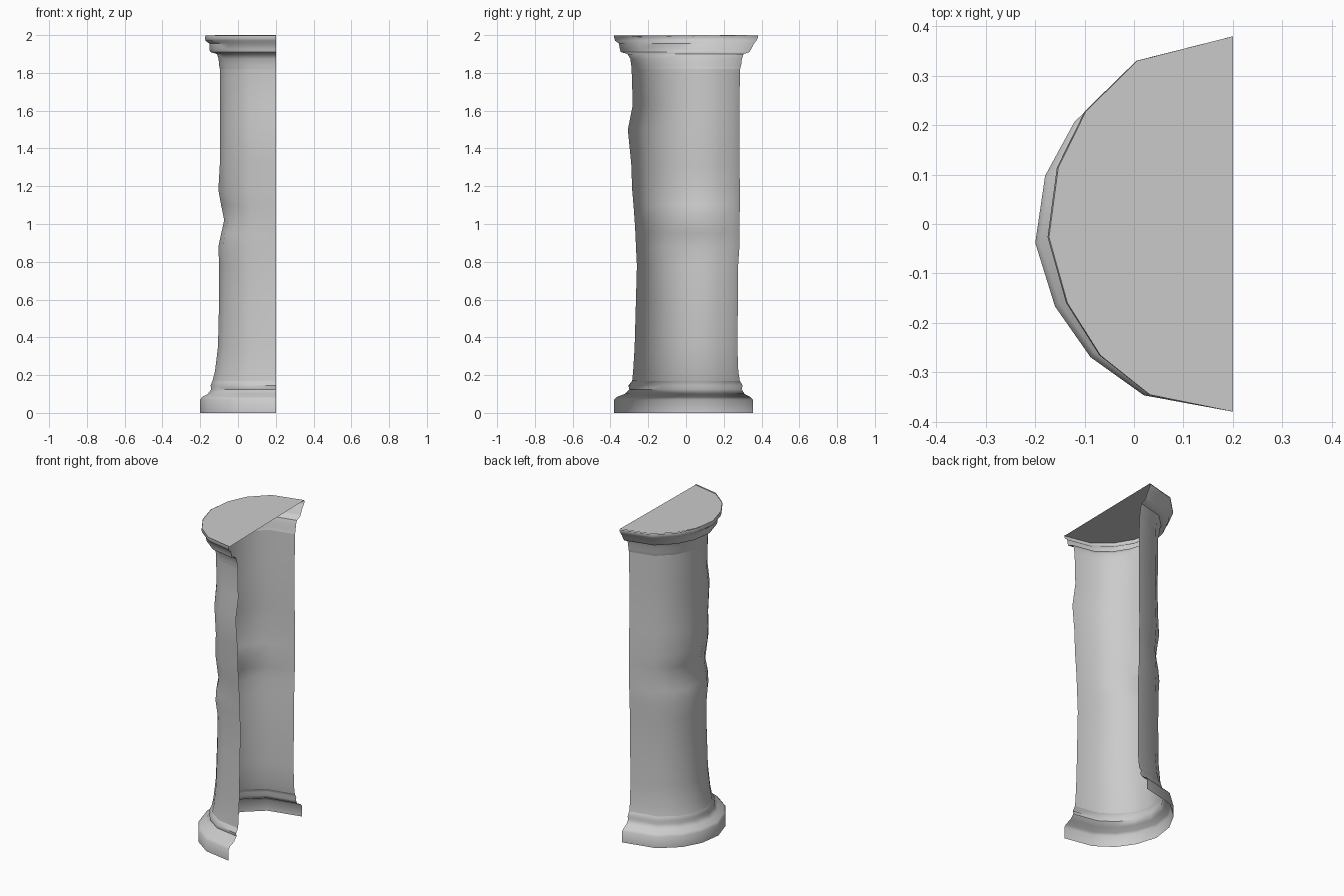
import bpy, bmesh, math

if "Cube" in bpy.data.objects:
    bpy.data.objects.remove(bpy.data.objects["Cube"])

CUT_X = 0.2  # plane where the half column is sliced open

stone = bpy.data.materials.new("grey stone")
stone.diffuse_color = (0.6, 0.6, 0.6, 1)
stone.use_nodes = True
stone.node_tree.nodes["Principled BSDF"].inputs["Base Color"].default_value = stone.diffuse_color

# Half-round section: (depth fraction behind the cut, side fraction)
SECTION = [(0, -1), (.45, -.91), (.72, -.70), (.90, -.42), (1, -.07),
           (.95, .30), (.80, .60), (.52, .87), (0, 1)]

# Rows: height, back x, lowest y, highest y
BASE = [(0, -.20, -.38, .355), (.07, -.20, -.38, .355), (.085, -.19, -.365, .34),
        (.10, -.16, -.325, .31), (.125, -.142, -.30, .295), (.145, -.145, -.305, .30),
        (.17, -.135, -.285, .285)]
SHAFT = [(.17, -.135, -.285, .285), (.22, -.122, -.28, .277), (.35, -.106, -.272, .272),
         (.60, -.10, -.265, .275), (.78, -.10, -.26, .276), (.88, -.104, -.265, .283),
         (.95, -.094, -.268, .284), (1.02, -.083, -.272, .284), (1.10, -.094, -.278, .285),
         (1.18, -.104, -.285, .285), (1.32, -.096, -.29, .284), (1.50, -.095, -.308, .283),
         (1.63, -.095, -.282, .283), (1.82, -.096, -.288, .286)]
CAPITAL = [(1.82, -.096, -.288, .286), (1.84, -.10, -.29, .292), (1.875, -.103, -.295, .296),
           (1.90, -.112, -.31, .305), (1.91, -.145, -.345, .335), (1.925, -.152, -.35, .345),
           (1.955, -.152, -.355, .36), (1.97, -.172, -.375, .372), (1.985, -.175, -.38, .38),
           (1.997, -.172, -.38, .38)]

# Chips in the worn shaft: (y, z, radius, push towards the inside)
CHIPS = [(-.17, .92, .09, -.014), (-.02, 1.02, .10, .010), (.12, 1.05, .10, .014),
         (-.10, 1.12, .09, .012)]


def ring(row):
    z, xb, y0, y1 = row
    mid, half = (y0 + y1) / 2, (y1 - y0) / 2
    return [(CUT_X + (xb - CUT_X) * u, mid + half * v, z) for u, v in SECTION]


def finish(name, bm, angle):
    mesh = bpy.data.meshes.new(name)
    bm.to_mesh(mesh)
    bm.free()
    mesh.materials.append(stone)
    obj = bpy.data.objects.new(name, mesh)
    bpy.context.collection.objects.link(obj)
    bpy.ops.object.select_all(action='DESELECT')
    obj.select_set(True)
    bpy.context.view_layer.objects.active = obj
    bpy.ops.object.shade_smooth_by_angle(angle=math.radians(angle))
    return obj


def shell(name, rows, chips=()):
    bm = bmesh.new()
    rings = [[bm.verts.new(p) for p in ring(r)] for r in rows]
    for a, b in zip(rings, rings[1:]):
        for j in range(len(SECTION) - 1):
            bm.faces.new((a[j], b[j], b[j + 1], a[j + 1]))
    for v in bm.verts:
        if v.co.x < 0.05:
            for y, z, r, push in chips:
                d = math.hypot(v.co.y - y, v.co.z - z) / r
                if d < 1:
                    v.co.x += push * (1 - d * d)
    return finish(name, bm, 50)


# Open-backed parts stacked up the column
shell("column_base", BASE)
shell("column_shaft", SHAFT, CHIPS)
shell("column_capital", CAPITAL)

# Flat slab closing the top
bm = bmesh.new()
top = [bm.verts.new((x, y, 1.992 + 0.02 * y)) for x, y, z in ring(CAPITAL[-1])]
bm.faces.new(list(reversed(top)))
for v in bm.verts:
    v.co.z = min(2.0, max(1.99, v.co.z + 0.004))
finish("column_top", bm, 30)
